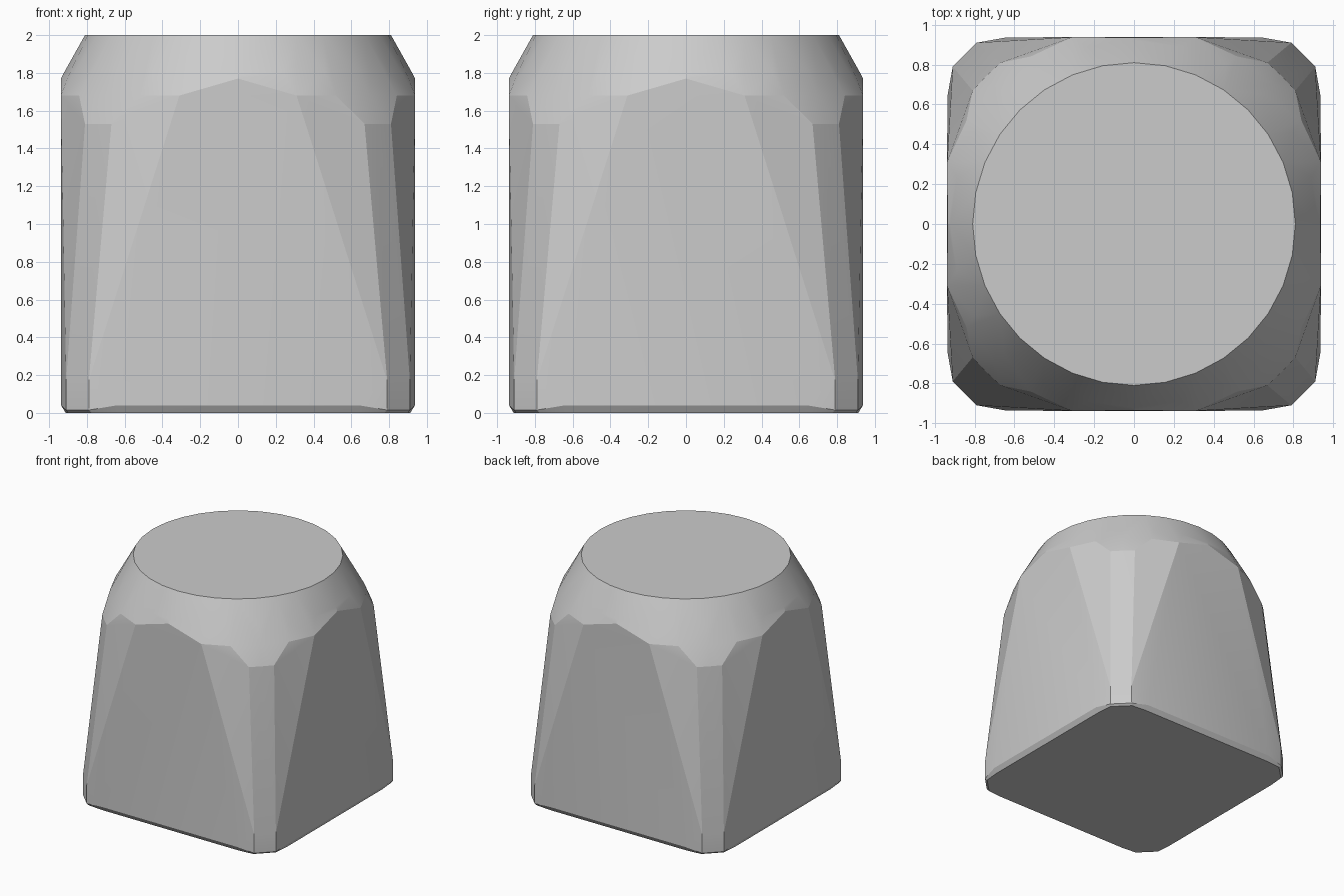
import bpy, bmesh
from math import cos, sin, pi, radians

if "Cube" in bpy.data.objects:
    bpy.data.objects.remove(bpy.data.objects["Cube"])


def ring(radius, z, start, end, steps):
    """Points on an arc around the z axis (degrees)."""
    return [(radius * cos(radians(start + (end - start) * i / steps)),
             radius * sin(radians(start + (end - start) * i / steps)), z)
            for i in range(steps + 1)]


# One quadrant of the outline: rounded square base, tapered corners, domed shoulder
quadrant = []
quadrant += ring(0.81, 2.0, 0, 90, 8)        # flat round top
quadrant += ring(0.922, 1.80, 0, 90, 6)      # shoulder bend
quadrant += ring(0.988, 1.68, 18.3, 71.7, 4)  # shoulder between the side faces
quadrant += ring(1.05, 1.53, 41, 49, 2)      # lowest point of the corner scallops
half_corner = [
    (0.0, 0.937, 1.77), (0.31, 0.937, 1.68),  # top edge of a side face
    (0.67, 0.81, 1.53),                       # corner scallop
    (0.64, 0.937, 0.04), (0.79, 0.91, 0.17),  # foot of a side face
    (0.79, 0.91, 0.015), (0.775, 0.90, 0.0), (0.64, 0.912, 0.0),
]
for x, y, z in half_corner:
    quadrant += [(x, y, z), (y, x, z)]

# Mirror to all four corners and skin with a convex hull
points = {(round(sx * x, 4) + 0.0, round(sy * y, 4) + 0.0, z)
          for x, y, z in quadrant for sx in (1, -1) for sy in (1, -1)}
bm = bmesh.new()
for p in sorted(points):
    bm.verts.new(p)
hull = bmesh.ops.convex_hull(bm, input=bm.verts[:])
loose = [v for v in bm.verts if not v.link_faces]
bmesh.ops.delete(bm, geom=loose, context='VERTS')
bmesh.ops.dissolve_limit(bm, angle_limit=radians(0.5),
                         verts=bm.verts[:], edges=bm.edges[:])
bmesh.ops.recalc_face_normals(bm, faces=bm.faces[:])

mesh = bpy.data.meshes.new("rounded_block")
bm.to_mesh(mesh)
bm.free()
block = bpy.data.objects.new("rounded_block", mesh)
bpy.context.collection.objects.link(block)

# Soft blends between the shallow facets only
bpy.context.view_layer.objects.active = block
block.select_set(True)
bpy.ops.object.shade_smooth_by_angle(angle=radians(11))
